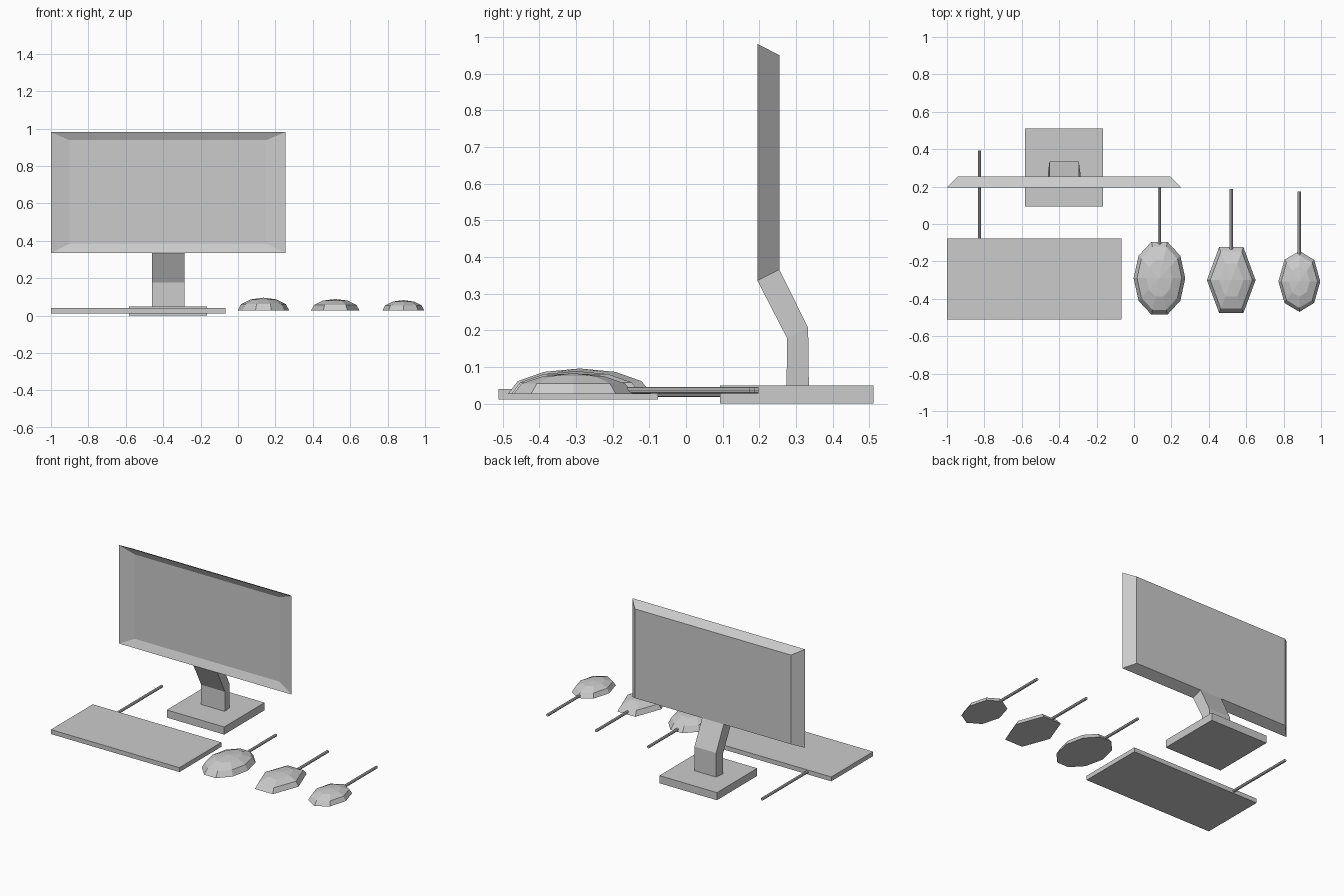
import bpy, bmesh, math

if "Cube" in bpy.data.objects:
    bpy.data.objects.remove(bpy.data.objects["Cube"])


def make(name, verts, faces):
    mesh = bpy.data.meshes.new(name)
    mesh.from_pydata(verts, [], faces)
    bm = bmesh.new()
    bm.from_mesh(mesh)
    bmesh.ops.recalc_face_normals(bm, faces=bm.faces)
    bm.to_mesh(mesh)
    bm.free()
    ob = bpy.data.objects.new(name, mesh)
    bpy.context.collection.objects.link(ob)
    return ob


def loft(name, loops):
    """Skin a list of equal-sized vertex loops and cap both ends."""
    n = len(loops[0])
    verts = [v for loop in loops for v in loop]
    faces = [tuple(range(n)), tuple(range(len(verts) - n, len(verts)))]
    for r in range(len(loops) - 1):
        for i in range(n):
            j = (i + 1) % n
            faces.append((r * n + i, r * n + j, (r + 1) * n + j, (r + 1) * n + i))
    return make(name, verts, faces)


def rect_xz(x0, x1, z0, z1, y):
    return [(x0, y, z0), (x1, y, z0), (x1, y, z1), (x0, y, z1)]


def box(name, x0, x1, y0, y1, z0, z1):
    return loft(name, [rect_xz(x0, x1, z0, z1, y) for y in (y0, y1)])


def cord(name, x, y0, y1, z, r=0.009, n=8):
    ring = [(x + r * math.cos(2 * math.pi * i / n), z + r * math.sin(2 * math.pi * i / n))
            for i in range(n)]
    return loft(name, [[(px, y, pz) for px, pz in ring] for y in (y0, y1)])


def dome(name, cx, cy, rx, ry, h, sides, z0=0.027, lats=(0, 30, 60)):
    """Faceted half ellipsoid with a flat base."""
    verts, faces = [], [tuple(range(sides))]
    for lat in lats:
        c, s = math.cos(math.radians(lat)), math.sin(math.radians(lat))
        for i in range(sides):
            a = 2 * math.pi * i / sides
            verts.append((cx + rx * c * math.cos(a), cy + ry * c * math.sin(a), z0 + h * s))
    verts.append((cx, cy, z0 + h))
    for i in range(sides):
        j = (i + 1) % sides
        for r in range(len(lats) - 1):
            a, b = r * sides, (r + 1) * sides
            faces.append((a + i, a + j, b + j, b + i))
        top = (len(lats) - 1) * sides
        faces.append((top + i, top + j, len(verts) - 1))
    return make(name, verts, faces)


# Monitor: recessed screen, front rim, smaller back
loft("monitor", [rect_xz(-0.90, 0.15, 0.385, 0.938, 0.215),
                 rect_xz(-1.0, 0.253, 0.335, 0.981, 0.195),
                 rect_xz(-0.94, 0.193, 0.365, 0.95, 0.255)])

# Stand: base plate and bent neck, slightly narrower at the back
box("stand_base", -0.582, -0.165, 0.093, 0.511, 0.0, 0.05)
front = [(0.274, 0.05), (0.276, 0.178), (0.195, 0.335)]
back = [(0.335, 0.05), (0.333, 0.207), (0.255, 0.365)]
loft("stand_neck", [[(-0.46, fy, fz), (-0.287, fy, fz), (-0.295, by, bz), (-0.452, by, bz)]
                    for (fy, fz), (by, bz) in zip(front, back)])

# Keyboard and its cord
box("keyboard", -1.0, -0.067, -0.511, -0.077, 0.011, 0.04)
cord("keyboard_cord", -0.826, -0.08, 0.392, 0.027)

# Three mice: centre x, centre y, radii, height, sides, cord end
mice = [(0.136, -0.29, 0.138, 0.205, 0.069, 10, 0.198),
        (0.52, -0.30, 0.13, 0.203, 0.062, 6, 0.188),
        (0.884, -0.307, 0.112, 0.163, 0.056, 8, 0.173)]
for k, (cx, cy, rx, ry, h, n, end) in enumerate(mice, 1):
    dome(f"mouse_{k}", cx, cy, rx, ry, h, n)
    cord(f"mouse_{k}_cord", cx, cy + 0.9 * ry - 0.02, end, 0.037)
